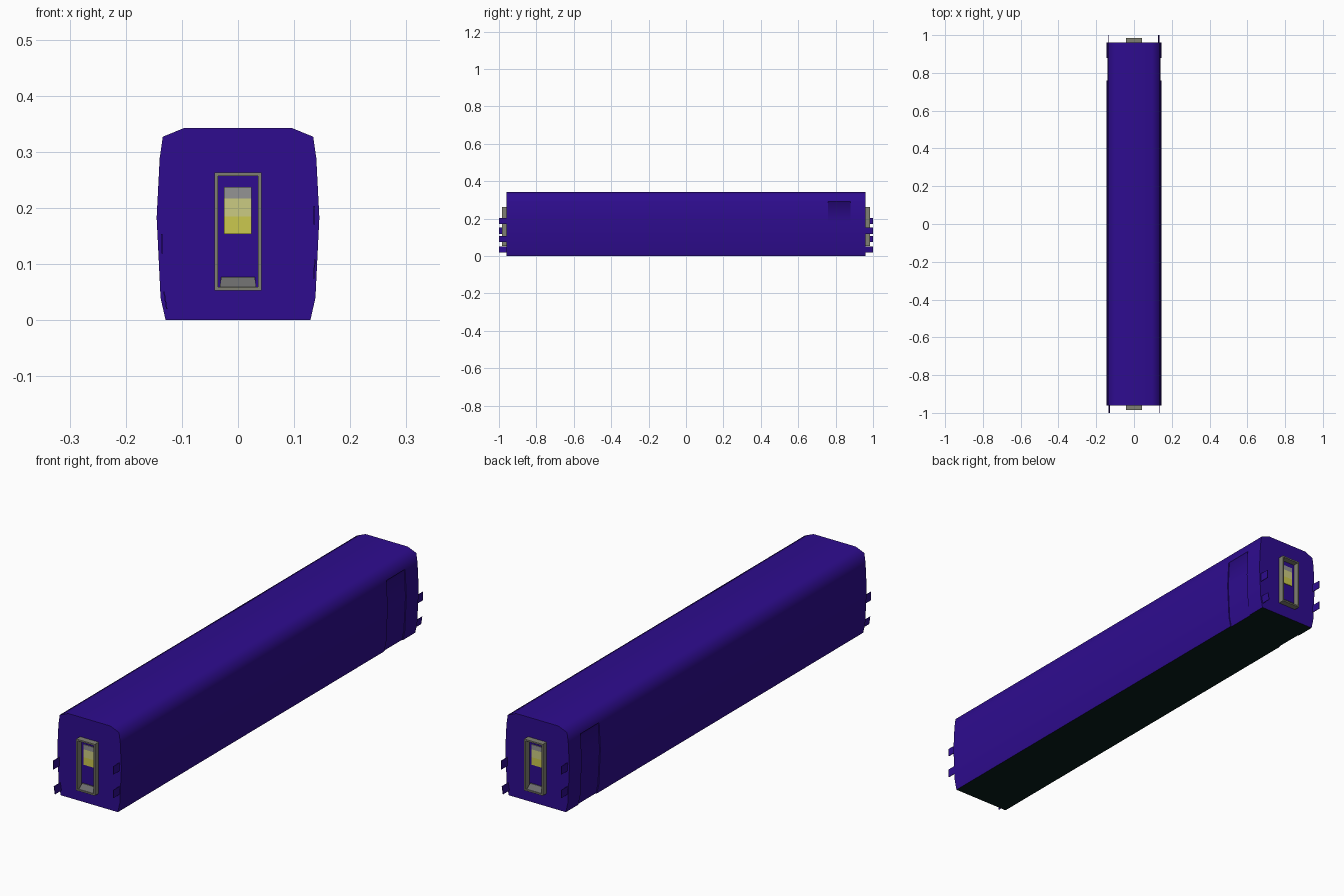
import bpy, bmesh, math
from mathutils import Matrix

if "Cube" in bpy.data.objects:
    bpy.data.objects.remove(bpy.data.objects["Cube"])


def material(name, r, g, b):
    lin = [(c / 255 / 12.92) if c < 11 else ((c / 255 + 0.055) / 1.055) ** 2.4 for c in (r, g, b)]
    m = bpy.data.materials.new(name)
    m.diffuse_color = (*lin, 1)
    m.use_nodes = True
    m.node_tree.nodes["Principled BSDF"].inputs["Base Color"].default_value = m.diffuse_color
    return m


PURPLE = material("purple paint", 46, 12, 143)
BLACK = material("underside black", 9, 28, 26)
FRAME = material("gangway grey", 128, 128, 114)
STEP = material("step grey", 108, 108, 108)
BLIND = material("window grey", 147, 147, 147)
PALE = material("pale yellow glass", 203, 203, 130)
YELLOW = material("yellow glass", 203, 200, 78)


def finish(bm, name, mats):
    bmesh.ops.recalc_face_normals(bm, faces=bm.faces)
    me = bpy.data.meshes.new(name)
    bm.to_mesh(me)
    bm.free()
    for m in mats:
        me.materials.append(m)
    ob = bpy.data.objects.new(name, me)
    bpy.context.collection.objects.link(ob)
    return ob


def prism(name, front, back, mat, rot):
    """Solid between two matching loops of points, turned for either end."""
    bm = bmesh.new()
    a = [bm.verts.new(p) for p in front]
    b = [bm.verts.new(p) for p in back]
    n = len(a)
    bm.faces.new(a)
    bm.faces.new(b[::-1])
    for i in range(n):
        bm.faces.new((a[i], b[i], b[(i + 1) % n], a[(i + 1) % n]))
    bmesh.ops.transform(bm, matrix=rot, verts=bm.verts)
    return finish(bm, name, [mat])


def plate(name, x0, x1, y0, y1, z0, z1, mat, rot):
    loop = lambda y: [(x0, y, z0), (x1, y, z0), (x1, y, z1), (x0, y, z1)]
    return prism(name, loop(y0), loop(y1), mat, rot)


# Carriage body: lofted rings, with a shallow door recess on both sides
half = [(0.129, 0), (0.138, 0.04), (0.145, 0.183), (0.1395, 0.290),
        (0.139, 0.292), (0.134, 0.327), (0.095, 0.343)]
profile = half + [(-x, z) for x, z in reversed(half)]
rings = [(-0.96, 0), (0.76, 0), (0.76, 0.004), (0.88, 0.004), (0.88, 0), (0.96, 0)]
bm = bmesh.new()
loops = []
for y, inset in rings:
    loops.append([bm.verts.new((x - math.copysign(inset if z < 0.291 else 0, x), y, z))
                  for x, z in profile])
n = len(profile)
for a, b in zip(loops, loops[1:]):
    for i in range(n):
        j = (i + 1) % n
        bm.faces.new((a[i], a[j], b[j], b[i]))
bm.faces.new(loops[0])
bm.faces.new(loops[-1][::-1])
bmesh.ops.remove_doubles(bm, verts=bm.verts, dist=1e-5)
bmesh.ops.dissolve_degenerate(bm, dist=1e-5, edges=bm.edges)
bmesh.ops.recalc_face_normals(bm, faces=bm.faces)
for f in bm.faces:
    f.material_index = 1 if f.normal.z < -0.9 else 0
body = finish(bm, "carriage_body", [PURPLE, BLACK])
bpy.context.view_layer.objects.active = body
body.select_set(True)
bpy.ops.object.shade_smooth_by_angle(angle=math.radians(65))

# Both ends are the same, turned half a circle
for end, ang in (("front", 0), ("back", math.pi)):
    rot = Matrix.Rotation(ang, 4, 'Z')

    # Gangway frame: four bars standing out from the end wall
    w, t, z0, z1 = 0.042, 0.006, 0.053, 0.263
    for nm, bar in (("left", (-w, -w + t, z0, z1)), ("right", (w - t, w, z0, z1)),
                    ("bottom", (-w + t, w - t, z0, z0 + t)), ("top", (-w + t, w - t, z1 - t, z1))):
        plate(f"{end}_gangway_{nm}", bar[0], bar[1], -0.985, -0.959, bar[2], bar[3], FRAME, rot)

    # Door window in coloured bands
    for nm, a, b, m in (("blind", 0.217, 0.237, BLIND), ("upper_glass", 0.185, 0.217, PALE),
                        ("lower_glass", 0.154, 0.185, YELLOW)):
        plate(f"{end}_window_{nm}", -0.025, 0.024, -0.963, -0.959, a, b, m, rot)

    # Sloping door step
    prism(f"{end}_step",
          [(-0.033, -0.984, 0.056), (0.033, -0.984, 0.056), (0.03, -0.964, 0.077), (-0.03, -0.964, 0.077)],
          [(-0.033, -0.959, 0.056), (0.033, -0.959, 0.056), (0.03, -0.959, 0.077), (-0.03, -0.959, 0.077)],
          STEP, rot)

    # Corner tabs, staggered in height from one side to the other
    for nm, x, a, b, lean in (("right_upper", 0.136, 0.171, 0.204, 0), ("right_lower", 0.135, 0.074, 0.108, 0.002),
                              ("left_upper", -0.135, 0.119, 0.154, -0.001), ("left_lower", -0.127, 0.02, 0.051, -0.005)):
        h = 0.0012
        loop = lambda y: [(x - h, y, a), (x + h, y, a), (x + lean + h, y, b), (x + lean - h, y, b)]
        prism(f"{end}_tab_{nm}", loop(-1.0), loop(-0.955), PURPLE, rot)
